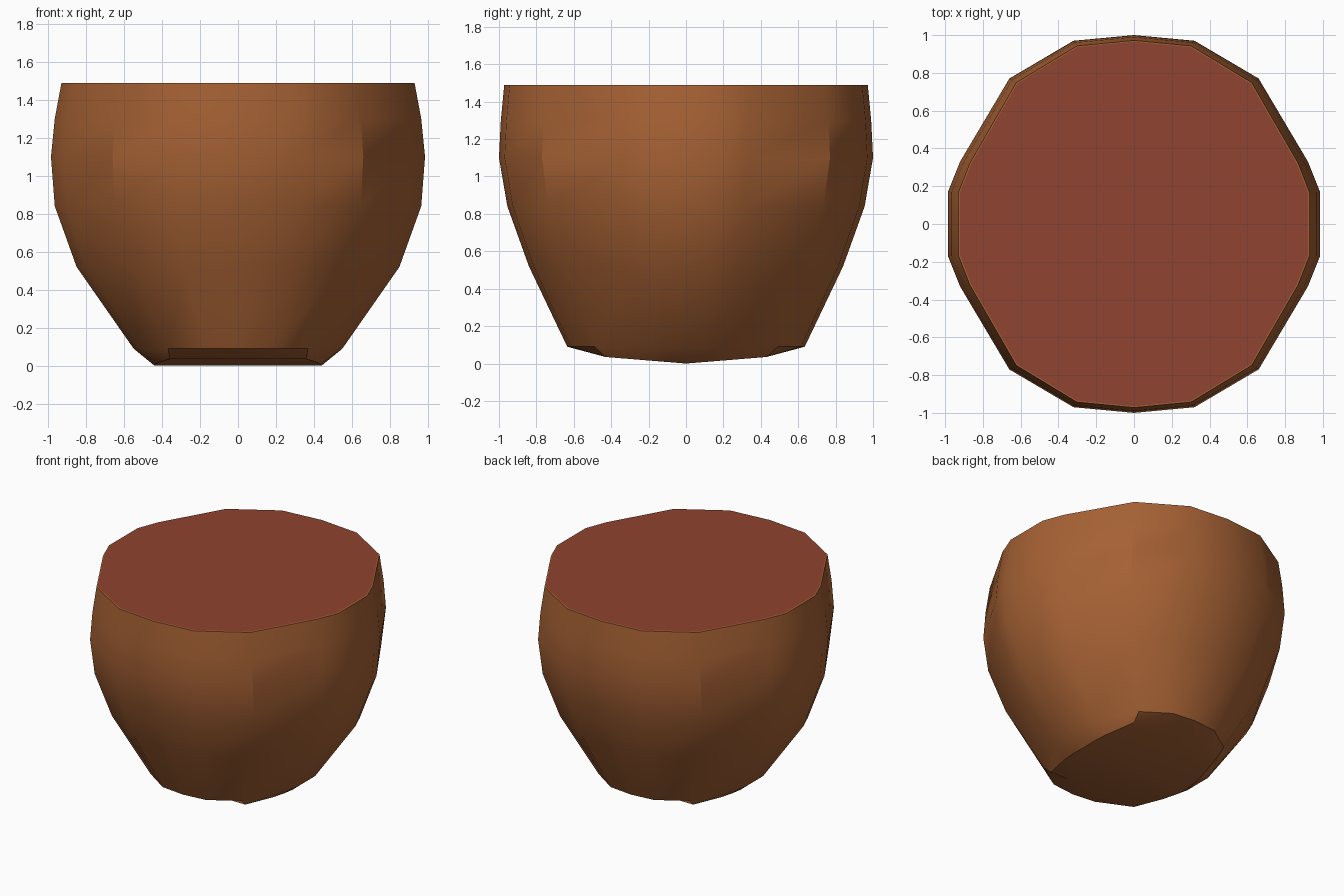
import bpy, bmesh

if "Cube" in bpy.data.objects:
    bpy.data.objects.remove(bpy.data.objects["Cube"])


def material(name, rgb):
    m = bpy.data.materials.new(name)
    m.diffuse_color = (*rgb, 1)
    m.use_nodes = True
    m.node_tree.nodes["Principled BSDF"].inputs["Base Color"].default_value = m.diffuse_color
    return m


def mirrored(quarter):
    """Close a quarter outline, listed from the +x axis to the +y axis."""
    q = quarter
    return (q + [(-x, y) for x, y in q[-2::-1]]
            + [(-x, -y) for x, y in q[1:]] + [(x, -y) for x, y in q[-2:0:-1]])


def finish(bm, name, mat, smooth):
    bmesh.ops.recalc_face_normals(bm, faces=bm.faces)
    me = bpy.data.meshes.new(name)
    bm.to_mesh(me)
    bm.free()
    me.materials.append(mat)
    ob = bpy.data.objects.new(name, me)
    bpy.context.collection.objects.link(ob)
    if smooth:
        bpy.ops.object.select_all(action='DESELECT')
        ob.select_set(True)
        bpy.context.view_layer.objects.active = ob
        bpy.ops.object.shade_smooth_by_angle(angle=0.5)
    return ob


brown = material("warm brown", (0.376, 0.119, 0.034))
red = material("dull red", (0.28, 0.056, 0.029))

outline = mirrored([(1, 0), (1, .17), (.935, .33), (.67, .77), (.325, .97), (0, 1)])
foot = mirrored([(.44, 0), (.435, .1), (.42, .2), (.36, .43), (.2, .43), (0, .43)])

# cup wall: height, half width in x, half depth in y
profile = [(.09, .55, .635), (.52, .85, .84), (.84, .965, .955),
           (1.10, .985, 1.0), (1.30, .965, .99), (1.488, .93, .972)]
bm = bmesh.new()
rings = [[bm.verts.new((x, y, .035 * abs(y) / .43)) for x, y in foot]]
for z, sx, sy in profile:
    rings.append([bm.verts.new((x * sx, y * sy, z)) for x, y in outline])
n = len(outline)
for a, b in zip(rings, rings[1:]):
    for i in range(n):
        j = (i + 1) % n
        bm.faces.new((a[i], a[j], b[j], b[i]))
# underside folds along a ridge at y = 0
bm.faces.new(rings[0][:n // 2 + 1])
bm.faces.new(rings[0][n // 2:] + rings[0][:1])
bm.faces.new(rings[-1])
finish(bm, "cup_body", brown, True)

# filling, flush with the rim
bm = bmesh.new()
bm.faces.new([bm.verts.new((x * .922, y * .965, 1.492)) for x, y in outline])
ob = finish(bm, "cup_filling", red, False)
if ob.data.polygons[0].normal.z < 0:
    ob.data.flip_normals()
